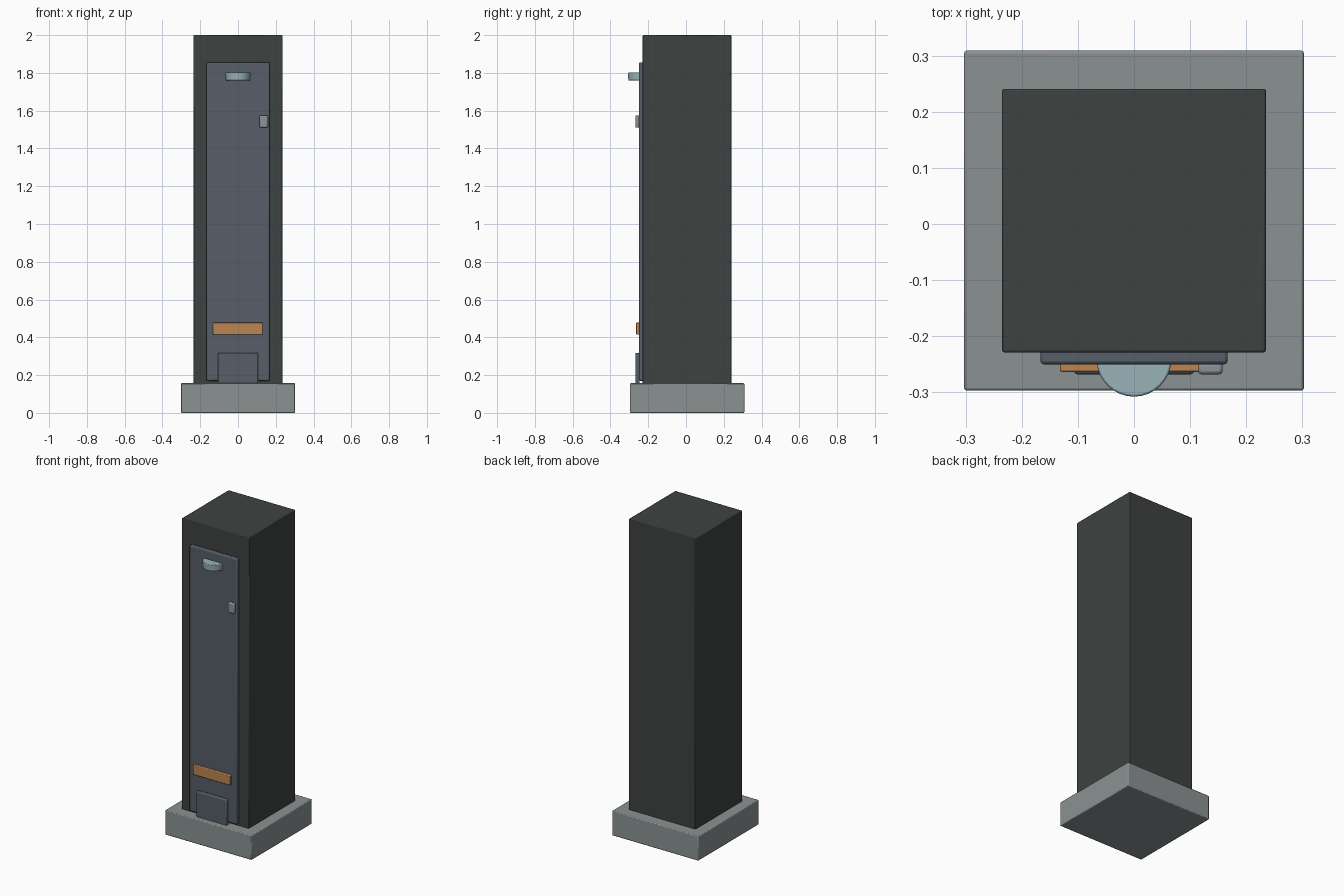
import bpy, bmesh, math

if "Cube" in bpy.data.objects:
    bpy.data.objects.remove(bpy.data.objects["Cube"])


def material(name, rgb):
    m = bpy.data.materials.new(name)
    lin = [(c / 255 / 12.92) if c < 11 else ((c / 255 + 0.055) / 1.055) ** 2.4 for c in rgb]
    m.diffuse_color = (*lin, 1)
    m.use_nodes = True
    m.node_tree.nodes["Principled BSDF"].inputs["Base Color"].default_value = m.diffuse_color
    return m


charcoal = material("charcoal", (61, 66, 65))
stone = material("stone grey", (139, 146, 146))
slate = material("slate blue", (86, 94, 104))
copper = material("copper", (188, 133, 82))
pale = material("pale teal glass", (154, 180, 184))
steel = material("steel grey", (142, 146, 150))


def finish(bm, name, mat, bevel, segments):
    me = bpy.data.meshes.new(name)
    bm.to_mesh(me)
    bm.free()
    me.materials.append(mat)
    ob = bpy.data.objects.new(name, me)
    bpy.context.collection.objects.link(ob)
    mod = ob.modifiers.new("soft edges", 'BEVEL')
    mod.width, mod.segments = bevel, segments
    mod.limit_method = 'ANGLE'
    mod.angle_limit = math.radians(40)
    bpy.ops.object.select_all(action='DESELECT')
    ob.select_set(True)
    bpy.context.view_layer.objects.active = ob
    bpy.ops.object.shade_smooth_by_angle(angle=math.radians(40))
    return ob


def box(name, x, y, z, mat, bevel=0.004, segments=2):
    """Box from (min, max) ranges on each axis."""
    bm = bmesh.new()
    bmesh.ops.create_cube(bm, size=1)
    for v in bm.verts:
        for i, (lo, hi) in enumerate((x, y, z)):
            v.co[i] = hi if v.co[i] > 0 else lo
    return finish(bm, name, mat, bevel, segments)


# plinth and tall cabinet
box("plinth", (-0.303, 0.303), (-0.297, 0.309), (0, 0.157), stone, 0.005)
box("cabinet_body", (-0.235, 0.235), (-0.229, 0.241), (0.001, 2.0), charcoal)

# front door and its fittings
box("door_panel", (-0.167, 0.167), (-0.25, -0.222), (0.17, 1.855), slate, 0.006)
box("lower_hatch", (-0.107, 0.107), (-0.268, -0.245), (0.15, 0.318), slate, 0.006)
box("copper_strip", (-0.132, 0.131), (-0.264, -0.247), (0.414, 0.479), copper)
box("door_latch", (0.114, 0.158), (-0.268, -0.247), (1.51, 1.575), steel, 0.006)

# half-round lamp over the door, slightly tapered to the bottom
bm = bmesh.new()
bmesh.ops.create_cone(bm, cap_ends=True, segments=32, radius1=0.064, radius2=0.067, depth=0.042)
for v in bm.verts:
    v.co.y -= 0.241
    v.co.z += 1.78
finish(bm, "door_lamp", pale, 0.004, 2)
